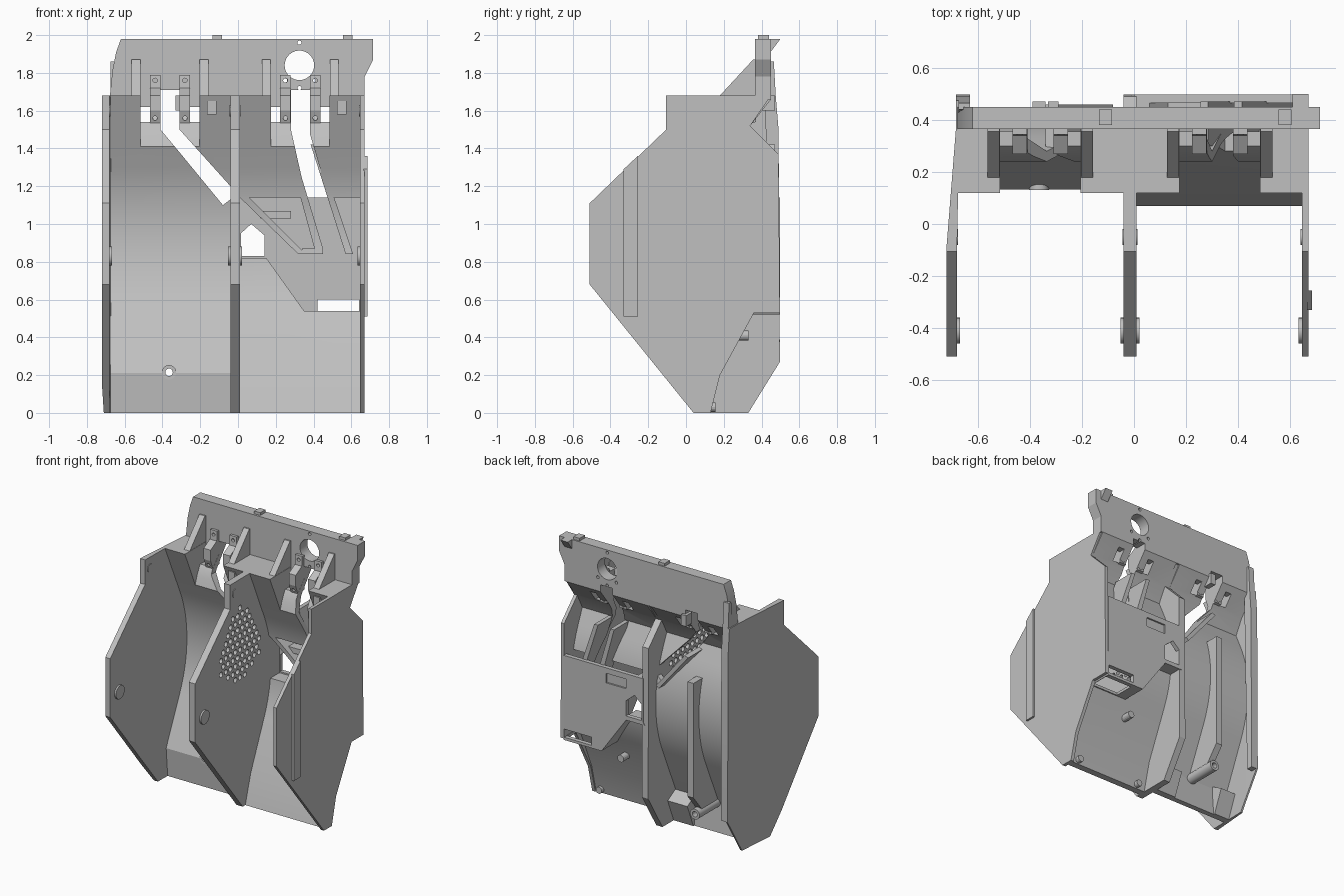
import bpy, bmesh, math
from mathutils import Vector, Matrix

old = bpy.data.objects.get("Cube")
if old:
    bpy.data.objects.remove(old, do_unlink=True)

grey = bpy.data.materials.new("plain_grey")
grey.use_nodes = True
colour = (0.53, 0.53, 0.53, 1)
grey.diffuse_color = colour
grey.node_tree.nodes["Principled BSDF"].inputs["Base Color"].default_value = colour
parts = []


def finish(bm, name):
    bmesh.ops.recalc_face_normals(bm, faces=bm.faces)
    mesh = bpy.data.meshes.new(name)
    bm.to_mesh(mesh)
    bm.free()
    mesh.materials.append(grey)
    ob = bpy.data.objects.new(name, mesh)
    bpy.context.collection.objects.link(ob)
    parts.append(ob)
    return ob


def prism(name, pts, axis, a, b):
    """Extrude an outline along an axis from a to b."""
    place = {"x": lambda p, t: (t, p[0], p[1]),
             "y": lambda p, t: (p[0], t, p[1]),
             "z": lambda p, t: (p[0], p[1], t)}[axis]
    bm = bmesh.new()
    face = bm.faces.new([bm.verts.new(place(p, a)) for p in pts])
    out = bmesh.ops.extrude_face_region(bm, geom=[face])
    shift = Vector(place((0, 0), b - a))
    bmesh.ops.translate(bm, vec=shift, verts=[v for v in out["geom"] if isinstance(v, bmesh.types.BMVert)])
    return finish(bm, name)


def box(name, x0, x1, y0, y1, z0, z1):
    return prism(name, [(x0, y0), (x1, y0), (x1, y1), (x0, y1)], "z", z0, z1)


def rods(name, centres, axis, radius, a, b, sides=24):
    """Round rods along an axis; centres are the two other coordinates."""
    bm = bmesh.new()
    turn = Matrix.Rotation(math.pi / 2, 4, "Y" if axis == "x" else "X")
    for u, v in centres:
        mid = Vector(((a + b) / 2, u, v) if axis == "x" else (u, (a + b) / 2, v))
        bmesh.ops.create_cone(bm, cap_ends=True, segments=sides, radius1=radius, radius2=radius,
                              depth=b - a, matrix=Matrix.Translation(mid) @ turn)
    return finish(bm, name)


def cut(target, *cutters):
    """Subtract cutters and remove them."""
    for c in cutters:
        m = target.modifiers.new("cut", "BOOLEAN")
        m.operation, m.solver, m.object = "DIFFERENCE", "EXACT", c
        c.hide_render = True
        bpy.context.view_layer.objects.active = target
        bpy.ops.object.modifier_apply(modifier=m.name)
        parts.remove(c)
        bpy.data.objects.remove(c, do_unlink=True)


# Side plates
front = [(0.04, 0), (-0.51, 0.68), (-0.51, 1.11), (-0.105, 1.5), (-0.105, 1.68)]
back = [(0.45, 1.68), (0.34, 1.52), (0.49, 1.37)]
straight = [(0.475, 1.68), (0.49, 1.5)]
foot = [(0.497, 0.27), (0.33, 0)]
short = front + back + [(0.497, 0.53), (0.36, 0.53), (0.18, 0.2), (0.13, 0)]
prism("outer_plate_left", short, "x", 0.645, 0.67)
middle_plate = prism("middle_plate", front + back + foot, "x", -0.04, 0.01)
flared_plate = prism("outer_plate_right", front + straight + foot, "x", -0.72, -0.68)

# Taper the flared plate toward the back
bm = bmesh.new()
bm.from_mesh(flared_plate.data)
for y in (-0.08, 0.36):
    bmesh.ops.bisect_plane(bm, geom=bm.verts[:] + bm.edges[:] + bm.faces[:],
                           plane_co=(0, y, 0), plane_no=(0, 1, 0))
for v in bm.verts:
    bend = 0.035 if v.co.x < -0.7 else 0.008
    v.co.x += bend * min(max((v.co.y + 0.08) / 0.44, 0), 1)
bm.to_mesh(flared_plate.data)
bm.free()
prism("rear_post", [(0.44, 1.86), (0.465, 1.86)] + straight + [(0.497, 0.27), (0.45, 0.27), (0.42, 1.6)],
      "x", -0.675, -0.63)

# Perforation in the middle plate
holes = []
for row in range(11):
    z = 0.96 + row * 0.051
    half = min(0.08 + row * 0.08, 0.23, 0.05 + (10 - row) * 0.035)
    for col in range(-5, 6):
        y = col * 0.055 + (row % 2) * 0.027
        if abs(y) <= half:
            holes.append((y + 0.01, z))
cut(middle_plate, rods("hole_cutter", holes, "x", 0.019, -0.1, 0.1, 12))

# Round bosses on the plates
for name, x0, x1 in (("right", -0.69, -0.668), ("middle", -0.052, 0.022), ("left", 0.632, 0.66)):
    rods("pivot_boss_" + name, [(-0.41, 0.83)], "x", 0.05, x0, x1)
    rods("upper_boss_" + name, [(-0.05, 1.6)], "x", 0.03, x0 + 0.008, x1 - 0.008)
prism("outer_rib", [(-0.33, 0.51), (-0.255, 0.51), (-0.255, 1.36), (-0.33, 1.29)], "x", 0.665, 0.685)

# Curved channel shells: an arc with straight runs above and below, and a solid shelf on top
LEAN = math.radians(24)
RADIUS = 0.37 / math.sin(LEAN)


def arc(z):
    h = abs(z - 0.93)
    if h > 0.37:
        return 0.289 - (h - 0.37) * math.tan(LEAN)
    return 0.289 + math.sqrt(RADIUS ** 2 - h ** 2) - RADIUS * math.cos(LEAN)


zs = [0.21] + [0.56 + 0.74 * i / 20 for i in range(21)] + [1.41]
skin = [(arc(z), z) for z in zs]
outer = [(y + 0.04, z) for y, z in reversed(skin)]
shelf = [(0.12, 1.68), (0.45, 1.68), (0.45, 1.66), (0.34, 1.52)]
right_shell = prism("channel_shell_right", [(0.15, 0)] + skin + shelf + outer + [(0.19, 0)],
                    "x", -0.68, -0.03)
left_shell = prism("channel_shell_left", [(0.07, 0)] + skin + shelf + outer + [(0.12, 0)],
                   "x", 0.0, 0.655)


def trim(target):
    """Clear whatever pokes into the channel."""
    cut(target, prism("channel_cutter", [(-0.6, 0)] + [(0.07, 0)] + skin + [(0.13, 1.67), (-0.6, 1.67)],
                      "x", -1, 1))


slots = {
    "right": [(-0.41, 1.71), (-0.31, 1.71), (-0.31, 1.5), (-0.04, 1.2), (-0.04, 1.13),
              (-0.08, 1.1), (-0.31, 1.38), (-0.41, 1.5)],
    "left": [(0.28, 1.71), (0.38, 1.71), (0.38, 1.48), (0.48, 1.14), (0.48, 1.1),
             (0.37, 1.1), (0.28, 1.5)],
}
pocket = [(-0.01, 1.14), (0.645, 1.14), (0.645, 0.54), (0.35, 0.54), (0.15, 0.82), (-0.01, 0.82)]
notch = [(0, 1.41), (0.24, 1.41), (0.26, 1.47), (0.29, 1.53), (0.37, 1.62), (0.37, 1.75), (0, 1.75)]

# Upper back panel
panel = prism("upper_panel", [(-0.68, 1.66), (0.67, 1.66), (0.67, 1.78), (0.715, 1.87), (0.715, 1.98),
                              (-0.62, 1.98), (-0.645, 1.91), (-0.665, 1.81)], "y", 0.365, 0.45)

for side, shell, cx in (("right", right_shell, -0.36), ("left", left_shell, 0.33)):
    cut(shell, prism("notch_cutter", notch, "x", cx - 0.155, cx + 0.155),
        prism("slot_cutter", slots[side], "y", 0.0, 0.7))
    cut(panel, prism("slot_cutter", slots[side], "y", 0.2, 0.7))
    for s in (-1, 1):
        # Windows, gussets and hooked brackets either side of each slot
        x = cx + s * 0.131
        cut(shell, box("window_cutter", x - 0.024, x + 0.024, 0.1, 0.7, 1.54, 1.62))
        x = cx + s * 0.18
        prism("gusset", [(0.17, 1.67), (0.37, 1.67), (0.37, 1.87), (0.355, 1.87)], "x", x - 0.023, x + 0.023)
        x = cx + s * 0.079
        hook = prism("hook_bracket", [(0.37, 1.79), (0.345, 1.79), (0.34, 1.72), (0.27, 1.68), (0.27, 1.6),
                                      (0.3, 1.52), (0.37, 1.54)], "x", x - 0.028, x + 0.028)
        cut(hook, rods("screw_cutter", [(x, 1.76), (x, 1.56)], "y", 0.012, 0.1, 0.6, 12))
cut(left_shell, prism("pocket_cutter", pocket, "y", 0.0, 0.7))
screws = [(0.325, 1.96), (0.25, 1.76), (0.4, 1.76), (0.325, 1.72)]
cut(panel, rods("port_cutter", [(0.325, 1.84)], "y", 0.078, 0.2, 0.7, 40))
cut(panel, rods("screw_cutter", screws, "y", 0.011, 0.2, 0.7, 12))

# Panel details: top pegs, back wedge and shelf clips
for x in (-0.11, 0.58):
    box("top_peg", x - 0.025, x + 0.025, 0.38, 0.44, 1.97, 2.0)
prism("back_wedge", [(0.44, 1.9), (0.5, 1.98), (0.44, 1.98)], "x", 0.61, 0.67)
for x in (-0.14, 0.55):
    box("shelf_clip", x - 0.025, x + 0.025, 0.125, 0.16, 1.58, 1.65)
box("back_clip", -0.33, -0.29, 0.4, 0.47, 1.6, 1.68)

# Rear pocket: back wall, floor and guide ribs
wall = prism("pocket_wall", [(0.0, 1.14)] + pocket[1:-1] + [(0.0, 0.82)], "y", 0.465, 0.497)
cut(wall, box("gap_cutter", 0.42, 0.64, 0.3, 0.6, 0.5, 0.6),
    box("recess_cutter", 0.14, 0.3, 0.485, 0.6, 1.03, 1.1),
    prism("vent_cutter", [(0.015, 0.83), (0.14, 0.83), (0.14, 0.94), (0.07, 1.0), (0.015, 0.95)], "y", 0.3, 0.6))
floor_line = [(0.0, 0.82), (0.15, 0.82), (0.35, 0.54), (0.655, 0.54)]
pocket_floor = prism("pocket_floor", floor_line + [(x - 0.012, z - 0.02) for x, z in reversed(floor_line)],
                     "y", 0.25, 0.497)
cut(pocket_floor, box("gap_cutter", 0.42, 0.64, 0.32, 0.465, 0.4, 0.6))
trim(pocket_floor)
box("pocket_tray", 0.12, 0.28, 0.4, 0.48, 1.03, 1.07)
for rib in ([(0.255, 1.42), (0.285, 1.42), (0.45, 0.87), (0.41, 0.85)],
            [(0.385, 1.42), (0.415, 1.42), (0.61, 0.84), (0.57, 0.84)],
            [(0.01, 1.14), (0.06, 1.14), (0.36, 0.84), (0.32, 0.84)],
            [(0.34, 0.84), (0.45, 0.84), (0.45, 0.87), (0.34, 0.87)]):
    trim(prism("guide_rib", rib, "y", 0.3, 0.47))

# Rear of the other channel: spine, chute wall and tubes
spine = [(arc(z) + 0.02, z) for z in (0.25, 0.45, 0.65, 0.9, 1.2)]
rear_spine = prism("rear_spine", spine + [(0.47, 1.2), (0.47, 0.36), (0.34, 0.2)], "x", -0.39, -0.34)
trim(prism("chute_wall", [(-0.31, 1.38), (-0.08, 1.1), (-0.1, 1.08), (-0.34, 1.37)], "y", 0.27, 0.46))
for x0, x1 in ((-0.2, -0.03), (-0.68, -0.55)):
    prism("rear_foot", [(0.16, 0), (0.2, 0), (0.27, 0.17), (0.18, 0.22)], "x", x0, x1)
tube = rods("rear_tube", [(-0.365, 0.215)], "y", 0.038, 0.13, 0.42)
for target in (tube, right_shell, rear_spine):
    cut(target, rods("bore_cutter", [(-0.365, 0.215)], "y", 0.02, 0.0, 0.6, 16))
rods("lower_peg", [(0.6, 0.03), (0.08, 0.03)], "y", 0.024, 0.11, 0.155, 16)
rods("rear_peg", [(0.3, 0.41)], "y", 0.026, 0.24, 0.33, 16)

# Smooth curved faces, keep edges sharp
bpy.ops.object.select_all(action="DESELECT")
for ob in parts:
    ob.select_set(True)
bpy.context.view_layer.objects.active = parts[0]
bpy.ops.object.shade_smooth_by_angle(angle=math.radians(20))
